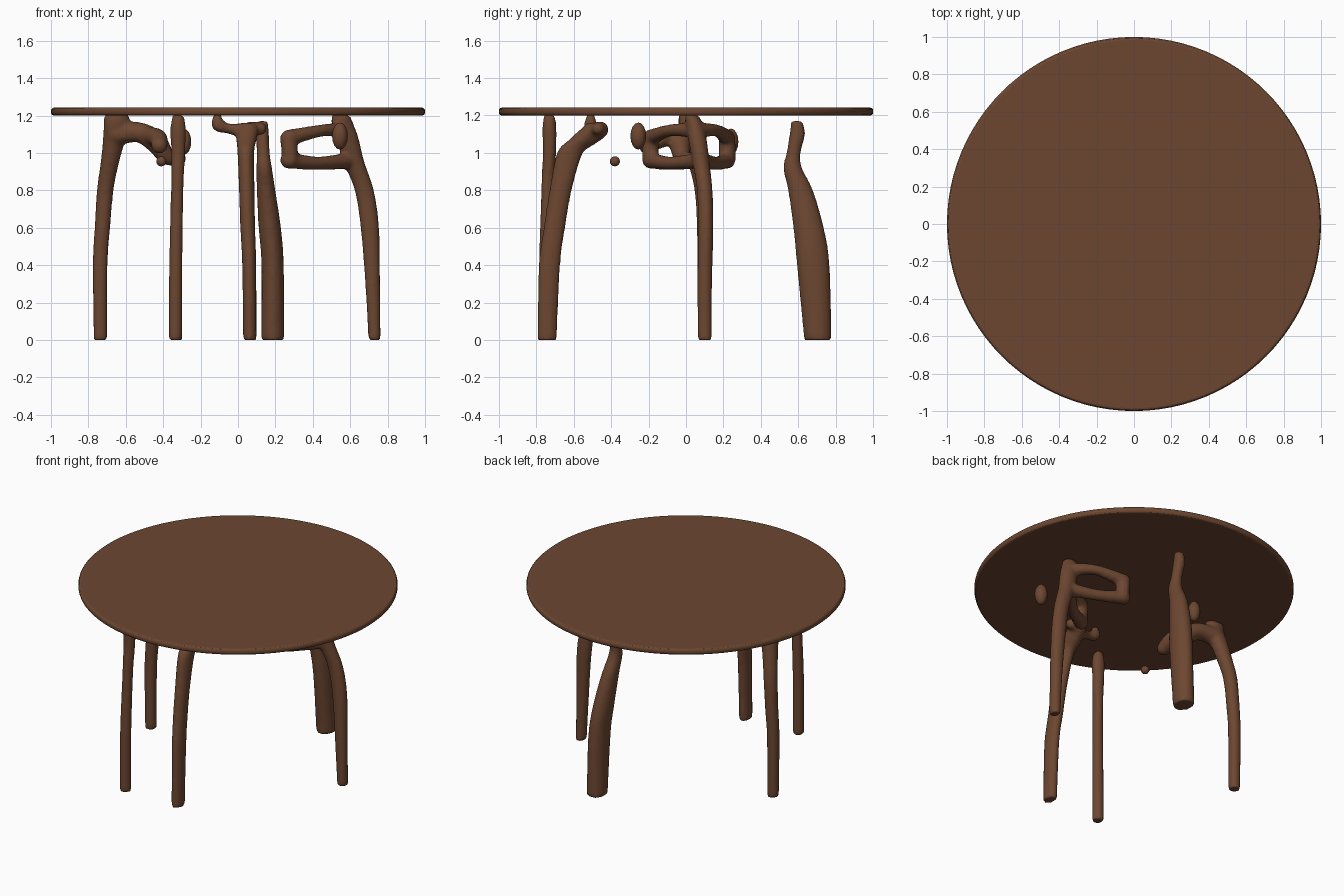
import bpy
import bmesh
import math
from mathutils import Vector

cube = bpy.data.objects.get("Cube")
if cube:
    bpy.data.objects.remove(cube, do_unlink=True)

# One brown wood for everything
wood = bpy.data.materials.new("brown_wood")
wood.use_nodes = True
wood.diffuse_color = (0.15, 0.062, 0.03, 1)
wood.node_tree.nodes["Principled BSDF"].inputs["Base Color"].default_value = wood.diffuse_color
wood.node_tree.nodes["Principled BSDF"].inputs["Roughness"].default_value = 0.7


def make_object(name, bm):
    bmesh.ops.recalc_face_normals(bm, faces=bm.faces)
    mesh = bpy.data.meshes.new(name)
    bm.to_mesh(mesh)
    bm.free()
    mesh.materials.append(wood)
    obj = bpy.data.objects.new(name, mesh)
    bpy.context.collection.objects.link(obj)
    return obj


def spline(points, steps=5):
    """Smooth path through the points; every component is interpolated."""
    pts = [Vector(p) for p in points]
    pts = [pts[0]] + pts + [pts[-1]]
    out = []
    for a, b, c, d in zip(pts, pts[1:], pts[2:], pts[3:]):
        for i in range(steps):
            t = i / steps
            out.append(b + (c - a) * t / 2 + (a * 2 - b * 5 + c * 4 - d) * t * t / 2
                       + (b * 3 - a - c * 3 + d) * t ** 3 / 2)
    return out + [pts[-1]]


def skin_rings(bm, rings):
    loops = [[bm.verts.new(co) for co in ring] for ring in rings]
    for low, high in zip(loops, loops[1:]):
        for i in range(len(low)):
            bm.faces.new((low[i - 1], low[i], high[i], high[i - 1]))
    bm.faces.new(loops[0])
    bm.faces.new(loops[-1])


def add_trunk(bm, points, sides=16):
    """Upright limb from points (x, y, z, radius_x, radius_y)."""
    rings = []
    for x, y, z, rx, ry in spline(points):
        angles = [math.tau * i / sides for i in range(sides)]
        rings.append([(x + rx * math.cos(a), y + ry * math.sin(a), z) for a in angles])
    skin_rings(bm, rings)


def add_branch(bm, points, sides=12):
    """Round limb with domed ends from points (x, y, z, radius)."""
    path = spline(points)
    rings = []
    for i, p in enumerate(path):
        ahead = path[min(i + 1, len(path) - 1)].xyz - path[max(i - 1, 0)].xyz
        turn = ahead.to_track_quat("Z", "Y")
        ring = [p.xyz + turn @ Vector((math.cos(math.tau * k / sides), math.sin(math.tau * k / sides), 0)) * p.w
                for k in range(sides)]
        rings.append(ring)
    skin_rings(bm, rings)
    for end in (path[0], path[-1]):
        add_knob(bm, end.xyz, end.w)


def add_knob(bm, centre, radius):
    made = bmesh.ops.create_uvsphere(bm, u_segments=12, v_segments=8, radius=radius)
    bmesh.ops.translate(bm, verts=made["verts"], vec=centre)


def make_leg(name, trunk, branches=()):
    """Trunk and branches, fused into one grown-looking limb."""
    bm = bmesh.new()
    add_trunk(bm, trunk)
    for branch in branches:
        add_branch(bm, branch)
    obj = make_object(name, bm)
    fuse = obj.modifiers.new("fuse", "REMESH")
    fuse.mode = "VOXEL"
    fuse.voxel_size = 0.012
    fuse.use_smooth_shade = True
    soften = obj.modifiers.new("soften", "SMOOTH")
    soften.factor = 0.5
    soften.iterations = 4
    return obj


# Round table top with a softened rim
bm = bmesh.new()
bmesh.ops.create_cone(bm, cap_ends=True, segments=96, radius1=1, radius2=1, depth=0.042)
bmesh.ops.translate(bm, verts=bm.verts, vec=(0, 0, 1.221))
top = make_object("table_top", bm)
rim = top.modifiers.new("rim", "BEVEL")
rim.width = 0.016
rim.segments = 3
rim.limit_method = "ANGLE"
for face in top.data.polygons:
    face.use_smooth = len(face.vertices) == 4

# Leg on the -x side, with a drooping branch
make_leg("side_leg_a", [
    (-.735, .1, 0, .037, .037), (-.737, .1, .4, .04, .04), (-.725, .1, .6, .042, .042),
    (-.71, .09, .8, .045, .045), (-.685, .06, .95, .05, .05), (-.66, .03, 1.08, .062, .055),
    (-.65, .01, 1.15, .07, .05), (-.65, .01, 1.2, .07, .05)],
    [[(-.65, .02, 1.1, .06), (-.53, .0, 1.11, .055), (-.44, -.03, 1.06, .06), (-.38, -.02, .98, .045),
      (-.31, .02, .97, .035)],
     [(-.5, 0, 1.1, .045), (-.43, -.12, 1.08, .05), (-.42, -.21, 1.04, .045)]])

# Straight front leg
make_leg("front_leg_a", [
    (-.335, -.75, 0, .037, .037), (-.333, -.75, .4, .036, .036), (-.325, -.74, .8, .034, .034),
    (-.32, -.73, 1, .038, .036), (-.32, -.73, 1.13, .042, .038), (-.32, -.73, 1.2, .03, .03)])

# Front leg that bends inward and forks at the top
make_leg("front_leg_b", [
    (.063, -.742, 0, .036, .052), (.06, -.73, .4, .038, .058), (.052, -.703, .6, .04, .058),
    (.047, -.67, .8, .042, .06), (.042, -.62, 1, .045, .07), (.045, -.55, 1.07, .055, .075),
    (.05, -.5, 1.13, .06, .06), (.05, -.49, 1.16, .045, .04)],
    [[(.04, -.55, 1.06, .045), (.06, -.46, 1.12, .045), (.12, -.47, 1.13, .035)],
     [(.02, -.5, 1.12, .04), (-.05, -.51, 1.13, .028), (-.105, -.51, 1.15, .037), (-.11, -.51, 1.19, .025)]])

# Thick back leg
make_leg("back_leg", [
    (.185, .705, 0, .062, .074), (.185, .68, .4, .06, .088), (.17, .655, .6, .06, .082),
    (.15, .612, .8, .05, .067), (.14, .57, .92, .042, .05), (.135, .575, 1, .035, .038),
    (.13, .595, 1.1, .036, .042), (.13, .592, 1.17, .03, .03)])

# Leg on the +x side, holding two open loops of branches
loops = []
for reach in (-.19, .22):
    mid = reach * .6 + .03
    loops += [
        [(.57, .06, 1.12, .045), (.45, mid, 1.12, .033), (.27, reach, 1.08, .045)],
        [(.6, .08, .96, .045), (.43, mid, .945, .036), (.27, reach, .96, .045)],
        [(.27, reach, 1.08, .045), (.28, reach, .96, .045)]]
make_leg("side_leg_b", [
    (.73, .1, 0, .033, .038), (.72, .1, .3, .04, .04), (.705, .105, .6, .05, .042),
    (.675, .1, .8, .052, .042), (.62, .08, .95, .057, .046), (.585, .06, 1.08, .06, .05),
    (.56, .045, 1.15, .06, .045), (.55, .03, 1.2, .05, .04)], loops)

# Loose knots of wood under the top
for name, centre, radius, height in (
        ("knot_side_b", (.545, -.255, 1.09), .042, .072),
        ("knot_side_a", (-.29, .24, 1.06), .04, .07),
        ("knot_small", (-.41, -.38, .955), .027, .027)):
    bm = bmesh.new()
    add_knob(bm, (0, 0, 0), radius)
    bmesh.ops.scale(bm, verts=bm.verts, vec=(1, 1, height / radius))
    bmesh.ops.translate(bm, verts=bm.verts, vec=centre)
    knot = make_object(name, bm)
    for face in knot.data.polygons:
        face.use_smooth = True
